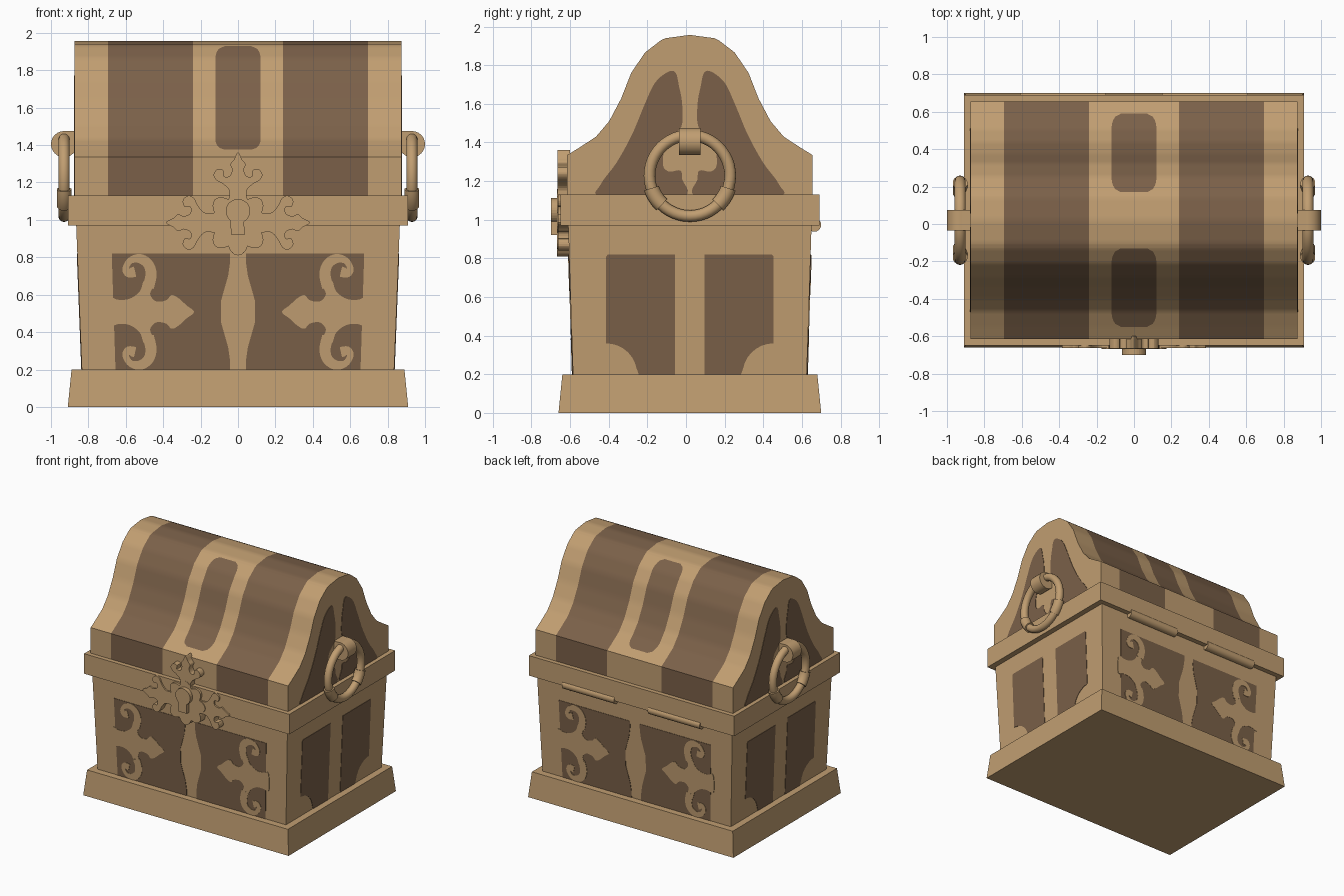
import bpy, bmesh
from math import sin, cos, pi, sqrt, radians
from mathutils import Vector

cube = bpy.data.objects.get("Cube")
if cube:
    bpy.data.objects.remove(cube)

YC = 0.02          # depth centre of the box
MID = 0.508        # height of the front ornament axis


def material(name, rgb):
    mat = bpy.data.materials.new(name)
    mat.use_nodes = True
    colour = (*rgb, 1)
    mat.diffuse_color = colour
    mat.node_tree.nodes["Principled BSDF"].inputs["Base Color"].default_value = colour
    return mat


tan = material("tan_trim", (0.53, 0.34, 0.165))
brown = material("brown_panel", (0.197, 0.118, 0.066))


def finish(name, bm, mats, smooth=None):
    bmesh.ops.recalc_face_normals(bm, faces=bm.faces)
    mesh = bpy.data.meshes.new(name)
    bm.to_mesh(mesh)
    bm.free()
    for mat in mats:
        mesh.materials.append(mat)
    obj = bpy.data.objects.new(name, mesh)
    bpy.context.collection.objects.link(obj)
    if smooth:
        bpy.ops.object.select_all(action='DESELECT')
        obj.select_set(True)
        bpy.context.view_layer.objects.active = obj
        bpy.ops.object.shade_smooth_by_angle(angle=radians(smooth))
    return obj


def skin(name, loops, mat, smooth=None):
    """Join equal closed loops in order and cap both ends."""
    bm = bmesh.new()
    rings = [[bm.verts.new(p) for p in loop] for loop in loops]
    n = len(rings[0])
    for a, b in zip(rings, rings[1:]):
        for i in range(n):
            j = (i + 1) % n
            bm.faces.new((a[i], a[j], b[j], b[i]))
    bm.faces.new(rings[0])
    bm.faces.new(rings[-1])
    return finish(name, bm, [mat], smooth)


def block(name, levels, mat):
    """Tapered box from (z, half width, half depth) levels."""
    skin(name, [[(sx * hx, YC + sy * hy, z)
                 for sx, sy in ((-1, -1), (1, -1), (1, 1), (-1, 1))]
                for z, hx, hy in levels], mat)


def plate(name, outline, mat, place, low, high):
    skin(name, [[place(u, v, off) for u, v in outline] for off in (low, high)], mat)


def spline(points, closed=True, steps=5):
    """Catmull-Rom samples through points of any dimension."""
    pts = [Vector(p) for p in points]
    n = len(pts)
    pick = (lambda i: pts[i % n]) if closed else (lambda i: pts[max(0, min(n - 1, i))])
    out = []
    for i in range(n if closed else n - 1):
        a, b, c, d = (pick(i + k) for k in (-1, 0, 1, 2))
        for s in range(steps):
            t = s / steps
            out.append((2 * b + (c - a) * t + (2 * a - 5 * b + 4 * c - d) * t ** 2
                        + (3 * b - a - 3 * c + d) * t ** 3) / 2)
    return out if closed else out + [pts[-1]]


def mirrored(half):
    """Close a half outline by reflecting it across its second axis."""
    return half + [(u, -v) for u, v in reversed(half) if v]


def stroke(path):
    """Outline of a line whose points carry (u, v, width)."""
    pts = spline(path, closed=False)
    left, right = [], []
    for i, p in enumerate(pts):
        d = (pts[min(i + 1, len(pts) - 1)] - pts[max(i - 1, 0)]).to_2d().normalized()
        side = Vector((-d.y, d.x)) * p.z / 2
        left.append(p.to_2d() + side)
        right.append(p.to_2d() - side)
    return left + right[::-1]


def circle(cu, cv, r, start=0, end=2 * pi, n=24):
    return [(cu + r * cos(start + (end - start) * i / n),
             cv + r * sin(start + (end - start) * i / n)) for i in range(n)]


def taper(z):
    return (z - 0.2) / 0.77


def on_long_side(s, m):
    return lambda u, z, off: (m * u, YC + s * (0.605 + 0.025 * taper(z) + off), z)


def on_short_side(s, m):
    return lambda u, z, off: (s * (0.835 + 0.03 * taper(z) + off), YC + m * u, z)


def on_lid_end(s, m):
    return lambda u, z, off: (s * (0.875 + off), YC + m * u, z)


# Plinth, body and rim
block("plinth", [(0, 0.91, 0.68), (0.2, 0.89, 0.66)], tan)
block("body", [(0.2, 0.835, 0.605), (0.97, 0.865, 0.63)], tan)
block("rim", [(0.97, 0.91, 0.67), (1.13, 0.91, 0.67)], tan)

# Lid: bell profile swept across, with columns that follow the stripes and slots
half = [(0.635, 1.12), (0.635, 1.335), (0.57, 1.375), (0.486, 1.43), (0.418, 1.51),
        (0.356, 1.627), (0.304, 1.76), (0.232, 1.866), (0.15, 1.929), (0.126, 1.94), (0, 1.957)]
corners = [(-y, z) for y, z in half] + half[-2::-1]
profile = []
for a, b in zip(corners, corners[1:]):
    profile += [Vector(a).lerp(Vector(b), k / 5) for k in range(5)]
profile.append(Vector(corners[-1]))


def slot_width(y):
    d = min(abs(y) - 0.15, 0.57 - abs(y))
    t = 1 - max(0, min(1, d / 0.08))
    return 0.07 + 0.05 * sqrt(1 - t * t)


bm = bmesh.new()
rows = []
for y, z in profile:
    w = slot_width(y)
    rows.append([bm.verts.new((x, YC + y, z))
                 for x in (-0.875, -0.695, -0.24, -w, w, 0.24, 0.695, 0.875)])
for i, (a, b) in enumerate(zip(rows, rows[1:])):
    depth = abs(profile[i].x + profile[i + 1].x) / 2
    for c in range(7):
        face = bm.faces.new((a[c], a[c + 1], b[c + 1], b[c]))
        in_slot = c == 3 and 0.15 < depth < 0.57
        face.material_index = int(c in (1, 5) or in_slot)
for c in (0, -1):
    bm.faces.new([r[c] for r in rows])
finish("lid", bm, [tan, brown], 30)

# Painted panels and scrollwork
long_panel = [(0.043, 0.82), (0.043, 0.77), (0.053, 0.7), (0.09, 0.57), (0.09, 0.45),
              (0.053, 0.32), (0.043, 0.25), (0.043, 0.2), (0.655, 0.2), (0.675, 0.82)]
fleur = spline(mirrored([
    (0.69, 0.07), (0.64, 0.065), (0.58, 0.07), (0.525, 0.11), (0.5, 0.17), (0.455, 0.145),
    (0.47, 0.095), (0.445, 0.06), (0.415, 0.055), (0.38, 0.065), (0.355, 0.09),
    (0.32, 0.075), (0.275, 0.035), (0.235, 0)]))
scroll = stroke([(0.48, 0.13, 0.06), (0.465, 0.2, 0.06), (0.48, 0.255, 0.055),
                 (0.525, 0.285, 0.05), (0.575, 0.275, 0.035), (0.6, 0.235, 0.035),
                 (0.585, 0.21, 0.05), (0.55, 0.215, 0.055)])
short_panel = ([(0.077, 0.2), (0.077, 0.82), (0.425, 0.82), (0.433, 0.81), (0.433, 0.36)]
               + circle(0.433, 0.2, 0.16, pi / 2, pi, 8) + [(0.265, 0.2)])
lid_panel = spline([
    (0.455, 1.12), (0.46, 1.185), (0.38, 1.295), (0.3, 1.44), (0.235, 1.595), (0.18, 1.71),
    (0.11, 1.767), (0.073, 1.76), (0.057, 1.695), (0.04, 1.6), (0.045, 1.48), (0.12, 1.4),
    (0.14, 1.29), (0.11, 1.25), (0.05, 1.255), (0.04, 1.21), (0.04, 1.12)])

for s, side in ((-1, "front"), (1, "back")):
    for m, hand in ((1, "left"), (-1, "right")):
        tag = f"{side}_{hand}"
        spot = on_long_side(s, m)
        plate(f"panel_{tag}", long_panel, brown, spot, -0.003, 0.003)
        plate(f"fleur_{tag}", [(u, MID + v) for u, v in fleur], tan, spot, -0.001, 0.005)
        for f, end in ((1, "upper"), (-1, "lower")):
            plate(f"{end}_scroll_{tag}", [(u, MID + f * v) for u, v in scroll],
                  tan, spot, -0.001, 0.006)
for s, side in ((1, "left"), (-1, "right")):
    for m, hand in ((1, "back"), (-1, "front")):
        plate(f"{side}_panel_{hand}", short_panel, brown, on_short_side(s, m), -0.003, 0.003)
        plate(f"{side}_lid_panel_{hand}", lid_panel, brown, on_lid_end(s, m), -0.003, 0.003)

# Lock ornament: scalloped centre, three fleur arms and a keyhole boss
LOCK = 0.985


def on_lock(u, v, off):
    return (u, -off, LOCK + v)


arm = spline(mirrored([
    (0.08, 0.05), (0.17, 0.05), (0.21, 0.085), (0.235, 0.13), (0.265, 0.145), (0.295, 0.12),
    (0.285, 0.085), (0.255, 0.085), (0.255, 0.05), (0.29, 0.035), (0.32, 0.045),
    (0.345, 0.025), (0.385, 0)]), steps=4)
plate("lock_arm_left", arm, tan, on_lock, 0.6, 0.662)
plate("lock_arm_right", [(-u, v) for u, v in arm], tan, on_lock, 0.6, 0.662)
plate("lock_arm_top", [(v * 0.9, u * 0.975) for u, v in arm], tan, on_lock, 0.6, 0.666)
scallops = []
for i in range(64):
    t = 2 * pi * i / 64
    r = 0.135 + 0.04 * abs(cos(4 * t))
    scallops.append((r * cos(t), r * sin(t)))
plate("lock_plate", scallops, tan, on_lock, 0.6, 0.668)
boss = circle(0, 0.062, 0.065, -pi / 3, 4 * pi / 3) + [(-0.035, -0.065), (0.035, -0.065)]
plate("keyhole_boss", boss, tan, on_lock, 0.66, 0.7)


# Side handles
def tube(name, x, z, start, end, major, minor, n):
    loops = []
    for i in range(n + 1):
        t = start + (end - start) * i / n
        loops.append([(x + b, YC + (major + a) * cos(t), z + (major + a) * sin(t))
                      for a, b in circle(0, 0, minor, n=14)])
    skin(name, loops, tan, 40)


for s, side in ((1, "left"), (-1, "right")):
    x = s * 0.93
    tube(f"{side}_handle_ring", x, 1.228, pi / 2, 5 * pi / 2, 0.209, 0.03, 48)
    for k, angle in (("back", -32), ("front", 212)):
        tube(f"{side}_handle_cuff_{k}", x, 1.228, radians(angle - 14),
             radians(angle + 14), 0.209, 0.04, 8)
    skin(f"{side}_handle_mount",
         [[(x + a, YC + y, 1.405 + b) for a, b in circle(0, 0, 0.07)]
          for y in (-0.055, 0.055)], tan, 40)
    skin(f"{side}_mount_arm",
         [[(px, YC + y, z) for y, z in ((-0.055, 1.37), (0.055, 1.37),
                                        (0.055, 1.474), (-0.055, 1.474))]
          for px in (s * 0.86, x)], tan)

# Hinge barrels along the back of the rim
for s, side in ((1, "left"), (-1, "right")):
    skin(f"{side}_hinge",
         [[(x, 0.665 + a, 0.973 + b) for a, b in circle(0, 0, 0.035, n=16)]
          for x in (s * 0.15, s * 0.61)], tan, 40)
